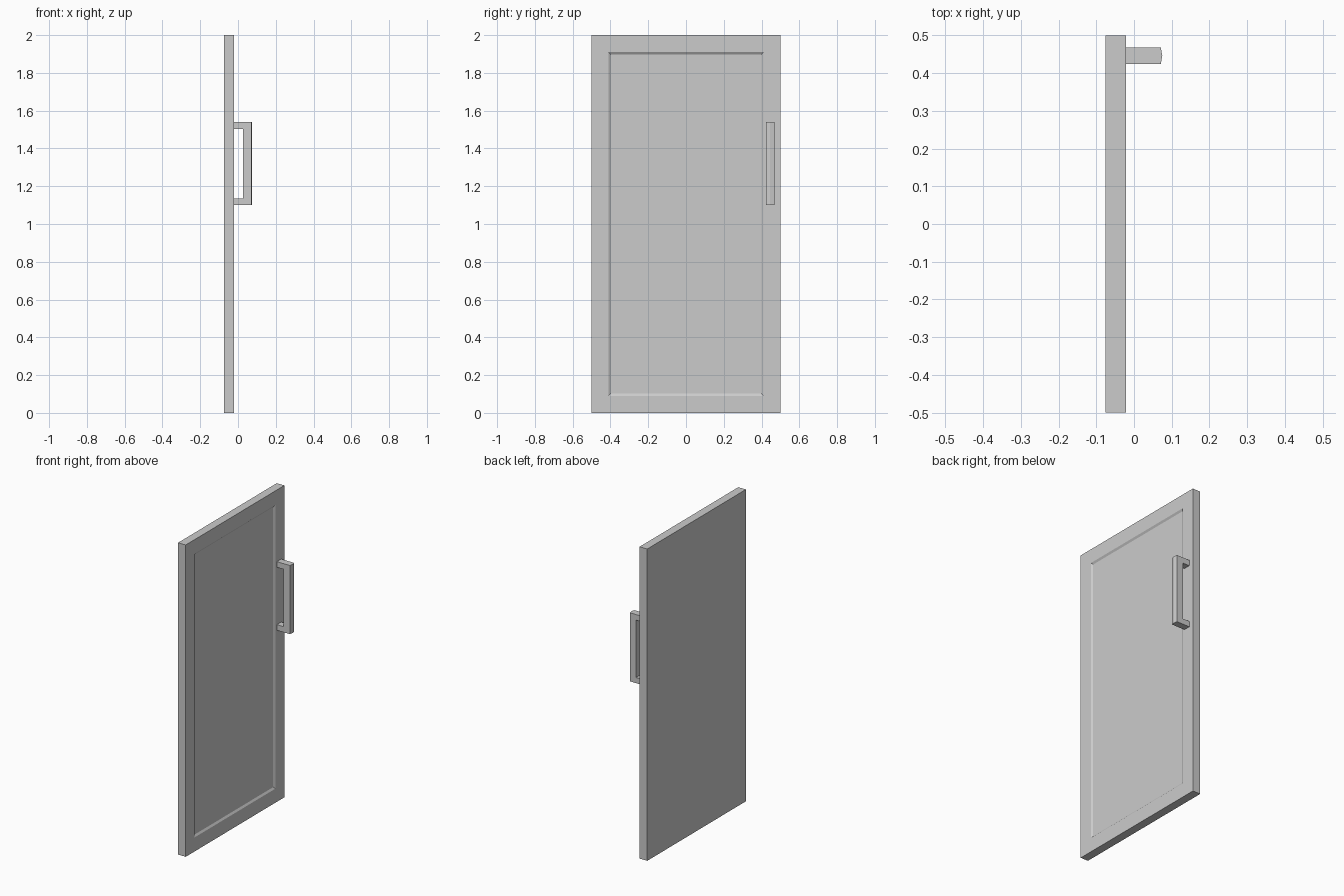
import bpy
import bmesh

if "Cube" in bpy.data.objects:
    bpy.data.objects.remove(bpy.data.objects["Cube"], do_unlink=True)

COLOR = (0.6, 0.6, 0.6, 1)
grey = bpy.data.materials.new("plain grey")
grey.use_nodes = True
grey.diffuse_color = COLOR
grey.node_tree.nodes["Principled BSDF"].inputs["Base Color"].default_value = COLOR


def make_object(name, bm):
    bmesh.ops.recalc_face_normals(bm, faces=bm.faces)
    mesh = bpy.data.meshes.new(name)
    bm.to_mesh(mesh)
    bm.free()
    mesh.materials.append(grey)
    obj = bpy.data.objects.new(name, mesh)
    bpy.context.collection.objects.link(obj)
    return obj


def add_box(bm, low, high):
    verts = bmesh.ops.create_cube(bm, size=1)["verts"]
    for v in verts:
        v.co = [a + (b - a) * (c + 0.5) for a, b, c in zip(low, high, v.co)]


# Door slab with a shallow sloped recess on its handle side
BACK, FACE = -0.075, -0.021
bm = bmesh.new()
add_box(bm, (BACK, -0.5, 0), (FACE, 0.5, 2))
bm.normal_update()
panel = max(bm.faces, key=lambda f: f.normal.x)
bmesh.ops.inset_region(bm, faces=[panel], thickness=0.09, use_even_offset=True)
bmesh.ops.inset_region(bm, faces=[panel], thickness=0.012, depth=-0.008,
                       use_even_offset=True)
make_object("door_panel", bm)

# Handle: a bracket profile in x and z, extruded across y
OUT, GRIP = 0.071, 0.027
LOW, HIGH, ARM = 1.10, 1.54, 0.036
outline = [(FACE, LOW), (OUT, LOW), (OUT, HIGH), (FACE, HIGH),
           (FACE, HIGH - ARM), (GRIP, HIGH - ARM), (GRIP, LOW + ARM), (FACE, LOW + ARM)]
bm = bmesh.new()
face = bm.faces.new([bm.verts.new((x, 0.424, z)) for x, z in outline])
side = bmesh.ops.extrude_face_region(bm, geom=[face])
moved = [g for g in side["geom"] if isinstance(g, bmesh.types.BMVert)]
bmesh.ops.translate(bm, verts=moved, vec=(0, 0.044, 0))

# Slight crown along the middle of the grip's outer face
ends = [e for e in bm.edges
        if all(v.co.x > OUT - 0.001 for v in e.verts)
        and abs(e.verts[0].co.z - e.verts[1].co.z) < 0.001]
cut = bmesh.ops.subdivide_edges(bm, edges=ends, cuts=1)
for v in cut["geom_inner"]:
    if isinstance(v, bmesh.types.BMVert):
        v.co.x = 0.075
make_object("door_handle", bm)
